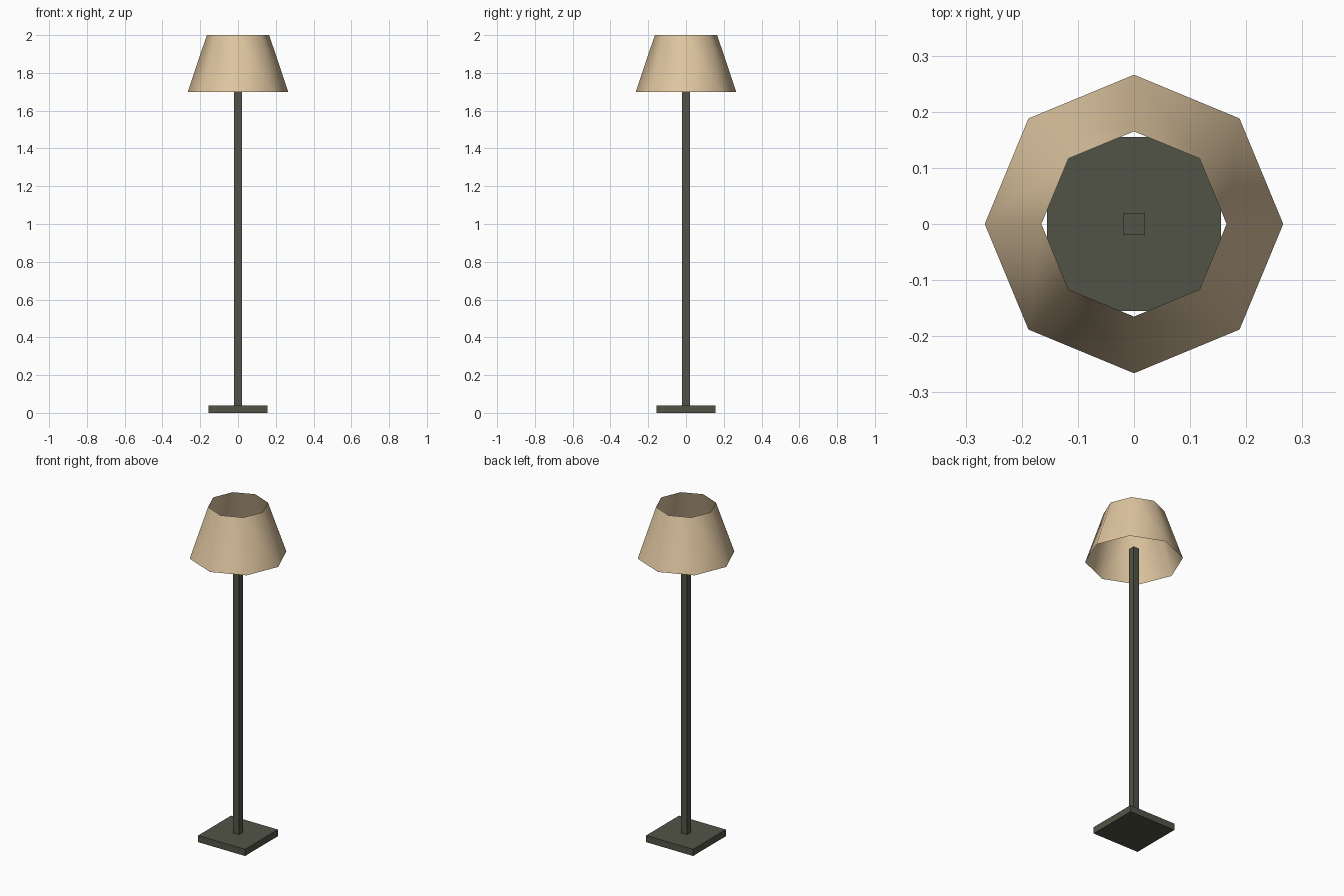
import bpy
import bmesh
from mathutils import Matrix, Vector

cube = bpy.data.objects.get("Cube")
if cube:
    bpy.data.objects.remove(cube, do_unlink=True)


def make_material(name, colour):
    mat = bpy.data.materials.new(name)
    mat.use_nodes = True
    mat.diffuse_color = colour
    bsdf = mat.node_tree.nodes["Principled BSDF"]
    bsdf.inputs["Base Color"].default_value = colour
    bsdf.inputs["Roughness"].default_value = 0.8
    return mat


def finish(name, bm, mat):
    mesh = bpy.data.meshes.new(name)
    bm.to_mesh(mesh)
    bm.free()
    mesh.materials.append(mat)
    obj = bpy.data.objects.new(name, mesh)
    bpy.context.collection.objects.link(obj)
    return obj


def box(name, half, bottom, top, mat):
    bm = bmesh.new()
    size = Matrix.Diagonal((2 * half, 2 * half, top - bottom, 1))
    centre = Matrix.Translation(Vector((0, 0, (bottom + top) / 2)))
    bmesh.ops.create_cube(bm, size=1, matrix=centre @ size)
    return finish(name, bm, mat)


dark_metal = make_material("dark olive metal", (0.085, 0.087, 0.062, 1))
fabric = make_material("beige fabric", (0.73, 0.56, 0.35, 1))

# Square foot and slim square pole ending inside the shade
box("base", 0.155, 0, 0.04, dark_metal)
box("pole", 0.02, 0.04, 1.77, dark_metal)

# Open eight-sided tapered shade with corners on the axes
bm = bmesh.new()
bmesh.ops.create_cone(bm, cap_ends=False, segments=8, radius1=0.266,
                      radius2=0.165, depth=0.3,
                      matrix=Matrix.Translation((0, 0, 1.85)))
for face in bm.faces:
    face.smooth = True
finish("lamp_shade", bm, fabric)
